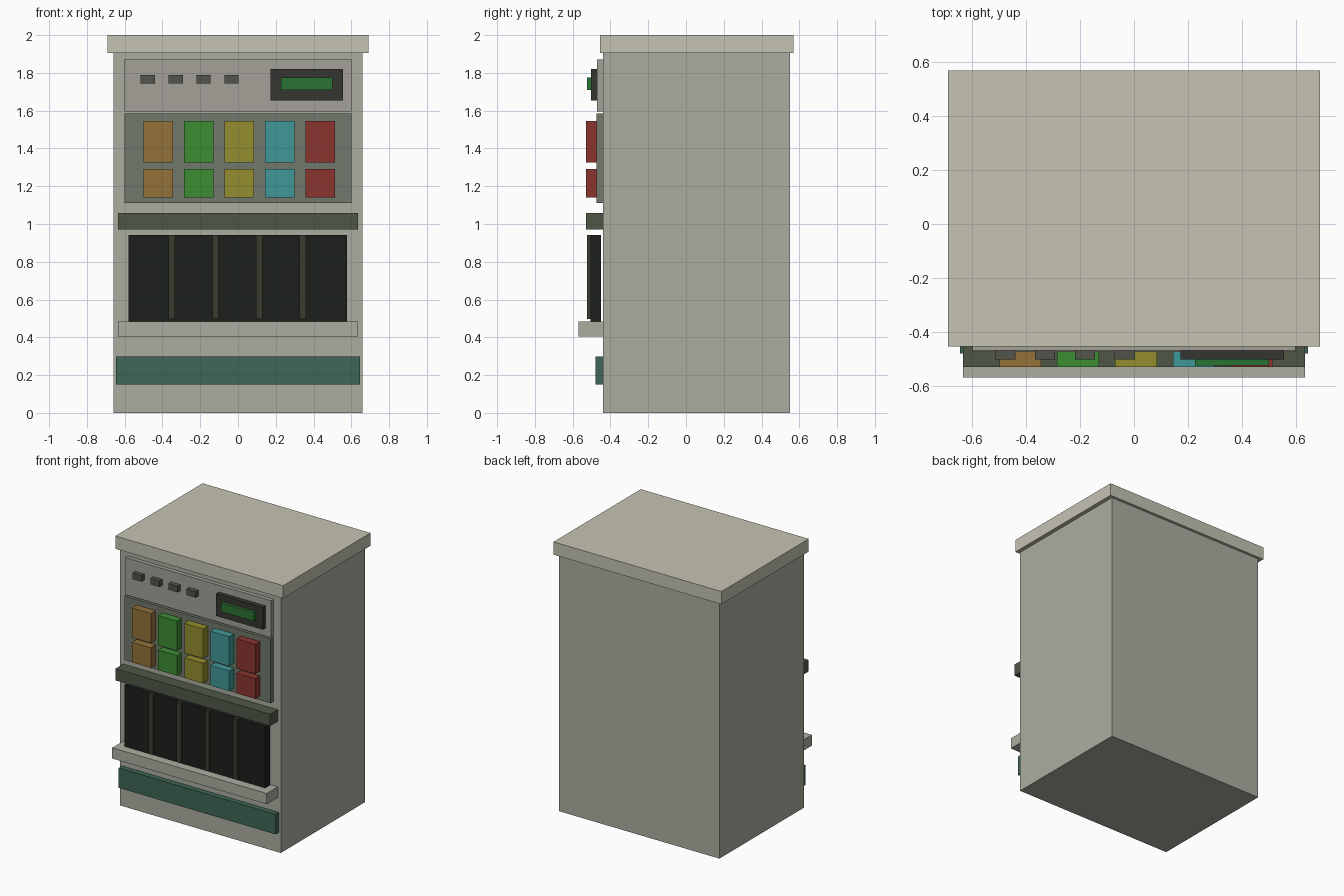
import bpy, bmesh

if "Cube" in bpy.data.objects:
    bpy.data.objects.remove(bpy.data.objects["Cube"])

mats = {}


def material(name, rgb):
    # sRGB 0-255 to linear diffuse colour, shared by name
    if name not in mats:
        m = bpy.data.materials.new(name)
        m.diffuse_color = [(c / 255) ** 2.2 for c in rgb] + [1]
        m.use_nodes = True
        m.node_tree.nodes["Principled BSDF"].inputs["Base Color"].default_value = m.diffuse_color
        mats[name] = m
    return mats[name]


def box(name, x, y, z, mat):
    # axis-aligned box from (min, max) ranges
    mesh = bpy.data.meshes.new(name)
    bm = bmesh.new()
    bmesh.ops.create_cube(bm, size=1)
    for v in bm.verts:
        v.co = [(r[0] + r[1]) / 2 + c * (r[1] - r[0]) for r, c in zip((x, y, z), v.co)]
    bm.to_mesh(mesh)
    bm.free()
    mesh.materials.append(material(*mat))
    obj = bpy.data.objects.new(name, mesh)
    bpy.context.collection.objects.link(obj)
    return obj


def span(centre, width):
    return (centre - width / 2, centre + width / 2)


FRONT = -0.44
beige = ("beige", (196, 194, 178))
casing = ("casing", (170, 172, 160))
panel_grey = ("panel_grey", (163, 159, 151))
olive = ("olive", (112, 120, 106))
dark_olive = ("dark_olive", (80, 88, 72))
charcoal = ("charcoal", (56, 56, 52))
button_grey = ("button_grey", (82, 84, 76))
black = ("black", (34, 36, 34))
divider_mat = ("divider", (60, 62, 50))
kick_green = ("kick_green", (64, 102, 86))
screen_green = ("screen_green", (46, 115, 54))

# Cabinet and overhanging lid
box("cabinet", (-0.66, 0.66), (FRONT, 0.55), (0, 1.905), casing)
box("lid", (-0.69, 0.69), (-0.455, 0.57), (1.905, 2.0), beige)

# Control panel with small keys and a display
box("control_panel", (-0.6, 0.6), (-0.47, FRONT), (1.595, 1.87), panel_grey)
for i in range(4):
    box(f"key_{i + 1}", span(-0.478 + 0.148 * i, 0.075), (-0.503, -0.47), (1.745, 1.79), button_grey)
box("display_frame", (0.173, 0.557), (-0.503, -0.47), (1.655, 1.82), charcoal)
box("display_screen", (0.227, 0.5), (-0.525, -0.503), (1.71, 1.775), screen_green)

# Selection panel with two rows of coloured blocks
box("selection_panel", (-0.6, 0.6), (-0.475, FRONT), (1.11, 1.585), olive)
colours = [("orange", (146, 114, 60)), ("green", (62, 140, 54)), ("yellow", (146, 140, 50)),
           ("cyan", (66, 150, 150)), ("red", (138, 56, 50))]
for i, mat in enumerate(colours):
    x = span(-0.422 + 0.2145 * i, 0.155)
    box(f"upper_block_{mat[0]}", x, (-0.53, -0.475), (1.325, 1.545), mat)
    box(f"lower_block_{mat[0]}", x, (-0.53, -0.475), (1.14, 1.29), mat)

# Ledge, dark bay with dividers, and tray lip
box("ledge", (-0.635, 0.635), (-0.53, FRONT), (0.97, 1.058), dark_olive)
box("bay", (-0.58, 0.577), (-0.505, -0.45), (0.485, 0.942), black)
for i in range(4):
    box(f"bay_divider_{i + 1}", span(-0.35 + 0.231 * i, 0.034), (-0.525, -0.505), (0.497, 0.942), divider_mat)
box("tray_lip", (-0.635, 0.635), (-0.57, FRONT), (0.405, 0.485), casing)

# Kick plate
box("kick_plate", (-0.645, 0.645), (-0.48, FRONT), (0.15, 0.298), kick_green)
